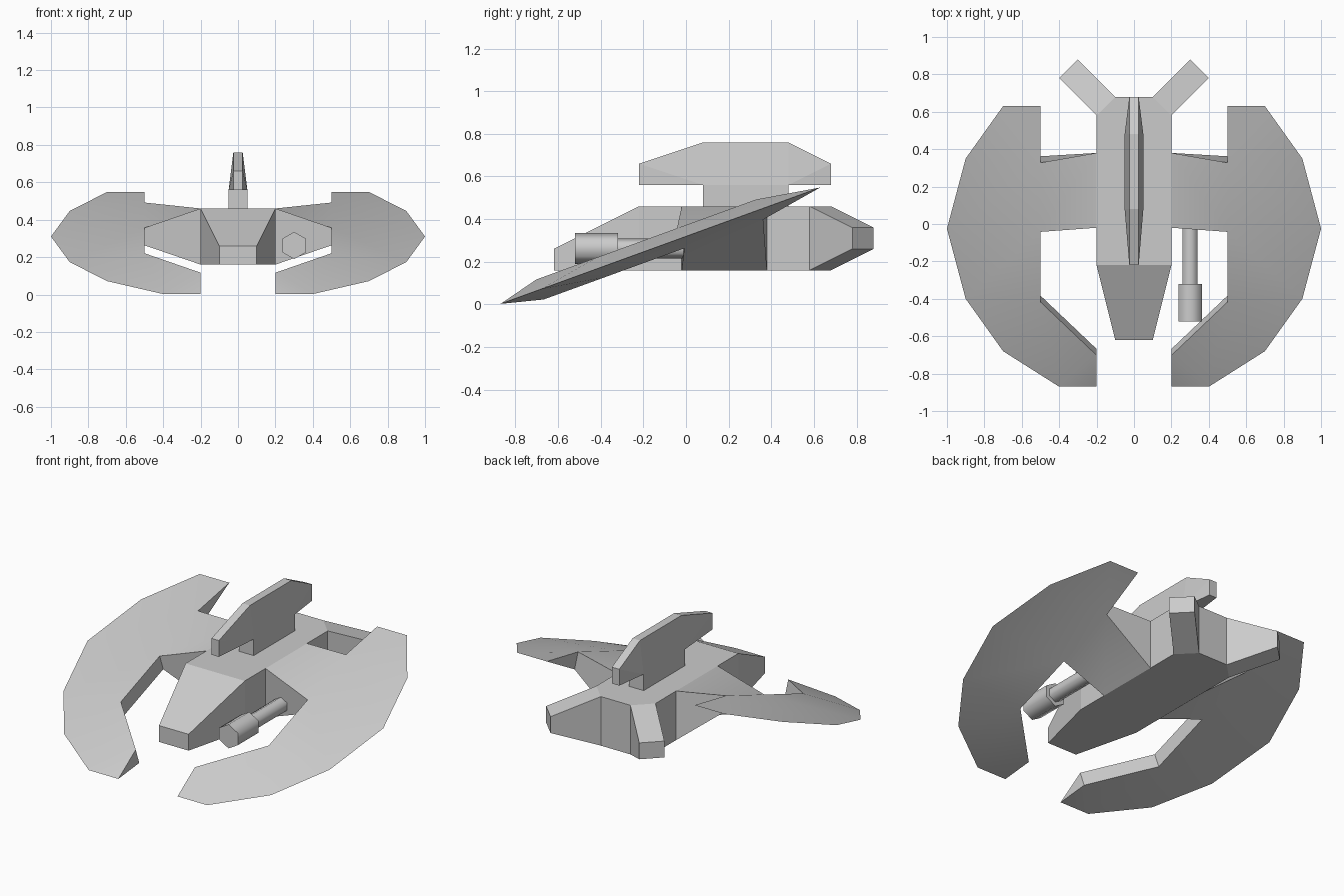
import bpy, bmesh, math
from mathutils import Vector

if "Cube" in bpy.data.objects:
    bpy.data.objects.remove(bpy.data.objects["Cube"])

TILT = math.radians(20)


def finish(bm, name, smooth=None):
    bmesh.ops.recalc_face_normals(bm, faces=bm.faces)
    me = bpy.data.meshes.new(name)
    bm.to_mesh(me)
    bm.free()
    ob = bpy.data.objects.new(name, me)
    bpy.context.collection.objects.link(ob)
    bpy.ops.object.select_all(action='DESELECT')
    bpy.context.view_layer.objects.active = ob
    ob.select_set(True)
    if smooth:
        bpy.ops.object.shade_smooth_by_angle(angle=math.radians(smooth))
    return ob


def prism(bm, bottom, top):
    """Close two matching loops of points into a solid."""
    a = [bm.verts.new(p) for p in bottom]
    b = [bm.verts.new(p) for p in top]
    bm.faces.new(a[::-1])
    bm.faces.new(b)
    for i in range(len(a)):
        j = (i + 1) % len(a)
        bm.faces.new((a[i], a[j], b[j], b[i]))
    bm.normal_update()


def face_at(bm, point):
    return min(bm.faces, key=lambda f: (f.calc_center_median() - Vector(point)).length)


def extrude(bm, face, move):
    """Extrude a face and reposition its new corners."""
    new = bmesh.ops.extrude_discrete_faces(bm, faces=[face])['faces'][0]
    for v in new.verts:
        v.co = move(v.co.copy())


# hull: long block with chamfered tail, open where the wings join
half = [(.2, -.22), (.2, -.02), (.2, .38), (.2, .58), (.1, .68)]
plan = half + [(-x, y) for x, y in reversed(half)]
bm = bmesh.new()
prism(bm, [(x, y, .16) for x, y in plan], [(x, y, .46) for x, y in plan])

# tapered nose
extrude(bm, face_at(bm, (0, -.22, .31)),
        lambda c: (c.x / 2, -.62, .16 if c.z < .3 else .26))
# angled tail thrusters
for s in (-1, 1):
    extrude(bm, face_at(bm, (s * .15, .63, .31)),
            lambda c: (c.x + s * .2, c.y + .2, .26 if c.z < .3 else .36))
wing_joints = [face_at(bm, (s * .2, .18, .31)) for s in (-1, 1)]
bmesh.ops.delete(bm, geom=wing_joints, context='FACES_ONLY')
finish(bm, "hull")

# wings: tilted crescents, thick on the inside and knife-edged outside
outer_plan = [(.5, .63), (.7, .63), (.9, .35), (1, -.025),
              (.9, -.4), (.7, -.68), (.4, -.87), (.2, -.87)]
inner_plan = [(.5, .345), (.5, -.025), (.5, -.4), (.2, -.685)]


def on_plane(x, y, off=0):
    z = .31 + (y + .025) * math.tan(TILT)
    return (x, y - off * math.sin(TILT), max(0, z + off * math.cos(TILT)))


bm = bmesh.new()
o = [bm.verts.new(on_plane(*p)) for p in outer_plan]
top = [bm.verts.new(on_plane(*p, .05)) for p in inner_plan]
low = [bm.verts.new(on_plane(*p, -.05)) for p in inner_plan]
for i in (top, low):
    for f in ((i[0], o[0], o[1], o[2]), (i[0], o[2], o[3], i[1]),
              (i[1], o[3], o[4], i[2]), (i[2], o[4], o[5]),
              (i[2], o[5], o[6], i[3]), (i[3], o[6], o[7])):
        bm.faces.new(f)
bm.faces.new((o[0], top[0], low[0]))
bm.faces.new((o[7], top[3], low[3]))
for k in (1, 2):
    bm.faces.new((top[k], top[k + 1], low[k + 1], low[k]))
# flared wing root meeting the hull side
root = [bm.verts.new((.2, y, z)) for y, z in ((.38, .46), (-.02, .46), (-.02, .16), (.38, .16))]
tip = [top[0], top[1], low[1], low[0]]
for k in range(4):
    n = (k + 1) % 4
    bm.faces.new((root[k], root[n], tip[n], tip[k]))
wings = finish(bm, "wings", 30)
wings.modifiers.new("Mirror", 'MIRROR').use_clip = True

# dorsal fin: side profile with a top narrower than its base
bm = bmesh.new()
side = [(-.22, .56, .025), (-.22, .66, .025), (.08, .76, .025), (.48, .76, .025),
        (.68, .66, .025), (.68, .56, .025), (.48, .56, .05), (.08, .56, .05)]
prism(bm, [(-w, y, z) for y, z, w in side], [(w, y, z) for y, z, w in side])
bmesh.ops.triangulate(bm, faces=[f for f in bm.faces if len(f.verts) > 4])
finish(bm, "dorsal_fin")

# fin pillar
bm = bmesh.new()
base = [(-.05, .08), (.05, .08), (.05, .48), (-.05, .48)]
prism(bm, [(x, y, .46) for x, y in base], [(x, y, .56) for x, y in base])
finish(bm, "fin_pillar")


# six-sided gun under the right wing
def hex_rod(name, r, y0, y1):
    ring = [(.3 + r * math.sin(k * math.pi / 3), .262 + r * math.cos(k * math.pi / 3))
            for k in range(6)]
    bm = bmesh.new()
    prism(bm, [(x, y0, z) for x, z in ring], [(x, y1, z) for x, z in ring])
    finish(bm, name, 65)


hex_rod("gun_barrel", .047, -.32, 0)
hex_rod("gun_head", .073, -.52, -.32)
